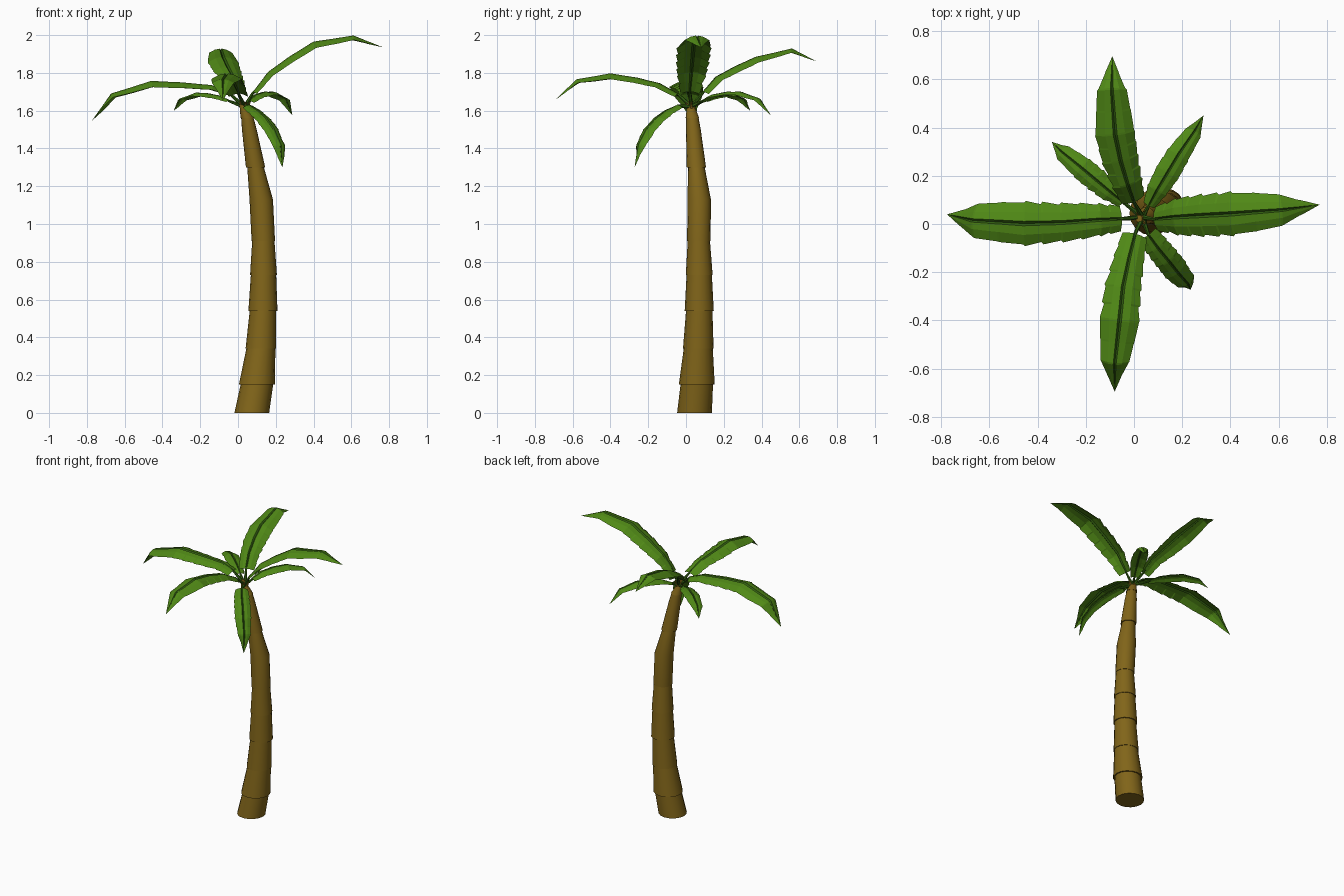
import bpy, bmesh, math, random
from mathutils import Vector

if "Cube" in bpy.data.objects:
    bpy.data.objects.remove(bpy.data.objects["Cube"])

random.seed(4)


def material(name, color):
    m = bpy.data.materials.new(name)
    m.diffuse_color = (*color, 1)
    m.use_nodes = True
    m.node_tree.nodes["Principled BSDF"].inputs["Base Color"].default_value = m.diffuse_color
    return m


BARK = material("bark", (0.22, 0.13, 0.01))
GREEN = material("leaf_green", (0.08, 0.25, 0.008))
DARK = material("midrib_green", (0.03, 0.11, 0.005))


def finish(name, bm, mats, smooth=False):
    mesh = bpy.data.meshes.new(name)
    bm.to_mesh(mesh)
    bm.free()
    for m in mats:
        mesh.materials.append(m)
    ob = bpy.data.objects.new(name, mesh)
    bpy.context.collection.objects.link(ob)
    if smooth:
        bpy.ops.object.select_all(action='DESELECT')
        ob.select_set(True)
        bpy.context.view_layer.objects.active = ob
        bpy.ops.object.shade_smooth_by_angle(angle=math.radians(35))
    return ob


def loft(bm, rings, sides, axis=None):
    """Capped tube through (centre, radius) rings; horizontal unless an axis is given."""
    u, v = Vector((1, 0, 0)), Vector((0, 1, 0))
    if axis:
        u = axis.orthogonal().normalized()
        v = axis.normalized().cross(u)
    loops = []
    for c, r in rings:
        loops.append([bm.verts.new(Vector(c) + r * (u * math.cos(a) + v * math.sin(a)))
                      for a in (2 * math.pi * k / sides for k in range(sides))])
    for a, b in zip(loops, loops[1:]):
        for k in range(sides):
            j = (k + 1) % sides
            bm.faces.new((a[k], a[j], b[j], b[k]))
    bm.faces.new(loops[0][::-1])
    bm.faces.new(loops[-1])


# Trunk: overlapping flared sections along a bent centre line
centre = {0: (0.073, 0.045), 0.15: (0.1, 0.057), 0.34: (0.121, 0.065), 0.54: (0.132, 0.07),
          0.73: (0.135, 0.07), 0.91: (0.134, 0.068), 1.13: (0.123, 0.07),
          1.30: (0.093, 0.055), 1.5: (0.06, 0.039), 1.56: (0.05, 0.034), 1.65: (0.02, 0.022)}
sections = [[(0, .092), (0.15, .086)], [(0.15, .095), (0.34, .077)],
            [(0.34, .081), (0.54, .070)], [(0.54, .077), (0.73, .067)],
            [(0.73, .071), (0.91, .059)], [(0.91, .062), (1.13, .062), (1.30, .044)],
            [(1.30, .051), (1.5, .039), (1.56, .033)], [(1.56, .036), (1.65, .014)]]
bm = bmesh.new()
for sec in sections:
    loft(bm, [((*centre[z], z), r) for z, r in sec], 16)
finish("trunk", bm, [BARK], True)

HEART = Vector((0.035, 0.028, 1.62))


def leaf(name, path, widths):
    """Arched blade with a grooved midrib and notched edges, on a short stalk."""
    pts, ws = [], []
    path = [Vector(p) for p in path]
    for i in range(len(path) - 1):
        for t in (0, 0.5):
            pts.append(path[i].lerp(path[i + 1], t))
            ws.append(widths[i] * (1 - t) + widths[i + 1] * t)
    pts.append(path[-1])
    ws.append(widths[-1])
    rows = []
    bm = bmesh.new()
    n = len(pts)
    for i, (p, w) in enumerate(zip(pts, ws)):
        tan = (pts[min(i + 1, n - 1)] - pts[max(i - 1, 0)]).normalized()
        side = tan.cross(Vector((0, 0, 1))).normalized()
        up = side.cross(tan)
        # a pair of rows at inner stations makes the small edge notch
        steps = [(0, 1)] if i in (0, n - 1) else [(-0.004, 1.0), (0.004, random.uniform(0.88, 0.98))]
        for off, f in steps:
            row = []
            for s, drop in ((-f, .36), (-.5, .09), (-.1, 0), (0, .1), (.1, 0), (.5, .09), (f, .36)):
                row.append(bm.verts.new(p + tan * off + side * w * s - up * w * drop))
            rows.append(row)
    for a, b in zip(rows, rows[1:]):
        for k in range(6):
            bm.faces.new((a[k], a[k + 1], b[k + 1], b[k])).material_index = int(k in (2, 3))
    bmesh.ops.remove_doubles(bm, verts=bm.verts, dist=0.0004)
    bmesh.ops.recalc_face_normals(bm, faces=bm.faces)
    if sum(f.normal.z for f in bm.faces) < 0:
        bmesh.ops.reverse_faces(bm, faces=bm.faces)
    finish(name, bm, [GREEN, DARK])
    # stalk running from the crown into the blade
    bm = bmesh.new()
    end = path[0].lerp(path[1], 0.25) - Vector((0, 0, 0.006))
    loft(bm, [(HEART, 0.012), (path[0] - Vector((0, 0, 0.005)), 0.007), (end, 0.003)], 6, end - HEART)
    finish(name + "_stalk", bm, [DARK])


BIG = (.05, .068, .085, .09, .06, 0)
SMALL = (.025, .045, .052, .05, .036, 0)
leaf("leaf_left", [(-.05, .022, 1.70), (-.14, .018, 1.735), (-.30, .006, 1.75), (-.46, .002, 1.757),
                   (-.67, .015, 1.69), (-.775, .04, 1.545)], (.052, .07, .083, .094, .072, 0))
leaf("leaf_right", [(.08, .02, 1.70), (.16, .028, 1.805), (.27, .035, 1.885), (.40, .042, 1.965),
                    (.61, .058, 1.997), (.77, .08, 1.935)], (.05, .078, .09, .094, .066, 0))
leaf("leaf_back", [(.0, .09, 1.70), (-.025, .16, 1.78), (-.055, .26, 1.835), (-.078, .37, 1.885),
                   (-.092, .56, 1.928), (-.09, .695, 1.86)], (.05, .066, .078, .083, .062, 0))
leaf("leaf_front", [(.005, -.04, 1.69), (-.02, -.14, 1.745), (-.045, -.26, 1.775), (-.06, -.40, 1.797),
                    (-.08, -.58, 1.765), (-.08, -.695, 1.655)], (.052, .065, .078, .083, .06, 0))
leaf("leaf_back_right", [(.06, .075, 1.65), (.095, .14, 1.685), (.14, .215, 1.70), (.185, .29, 1.70),
                         (.25, .385, 1.665), (.288, .45, 1.575)], SMALL)
leaf("leaf_back_left", [(-.045, .09, 1.655), (-.10, .135, 1.68), (-.16, .185, 1.692), (-.22, .235, 1.695),
                        (-.30, .30, 1.665), (-.34, .34, 1.60)], SMALL)
leaf("leaf_front_right", [(.06, -.045, 1.63), (.10, -.10, 1.605), (.145, -.155, 1.565), (.185, -.205, 1.51),
                          (.225, -.25, 1.42), (.235, -.272, 1.30)], (.04, .052, .055, .054, .042, 0))

# Crown: small bract spikes around the trunk tip
bm = bmesh.new()
for k in range(5):
    a = 2 * math.pi * k / 5
    d = Vector((math.cos(a) * 0.03, math.sin(a) * 0.03, 0.055))
    base = HEART + Vector((0, 0, -0.03))
    loft(bm, [(base, 0.014), (base + d, 0.003)], 5, d)
finish("crown_spikes", bm, [BARK])
